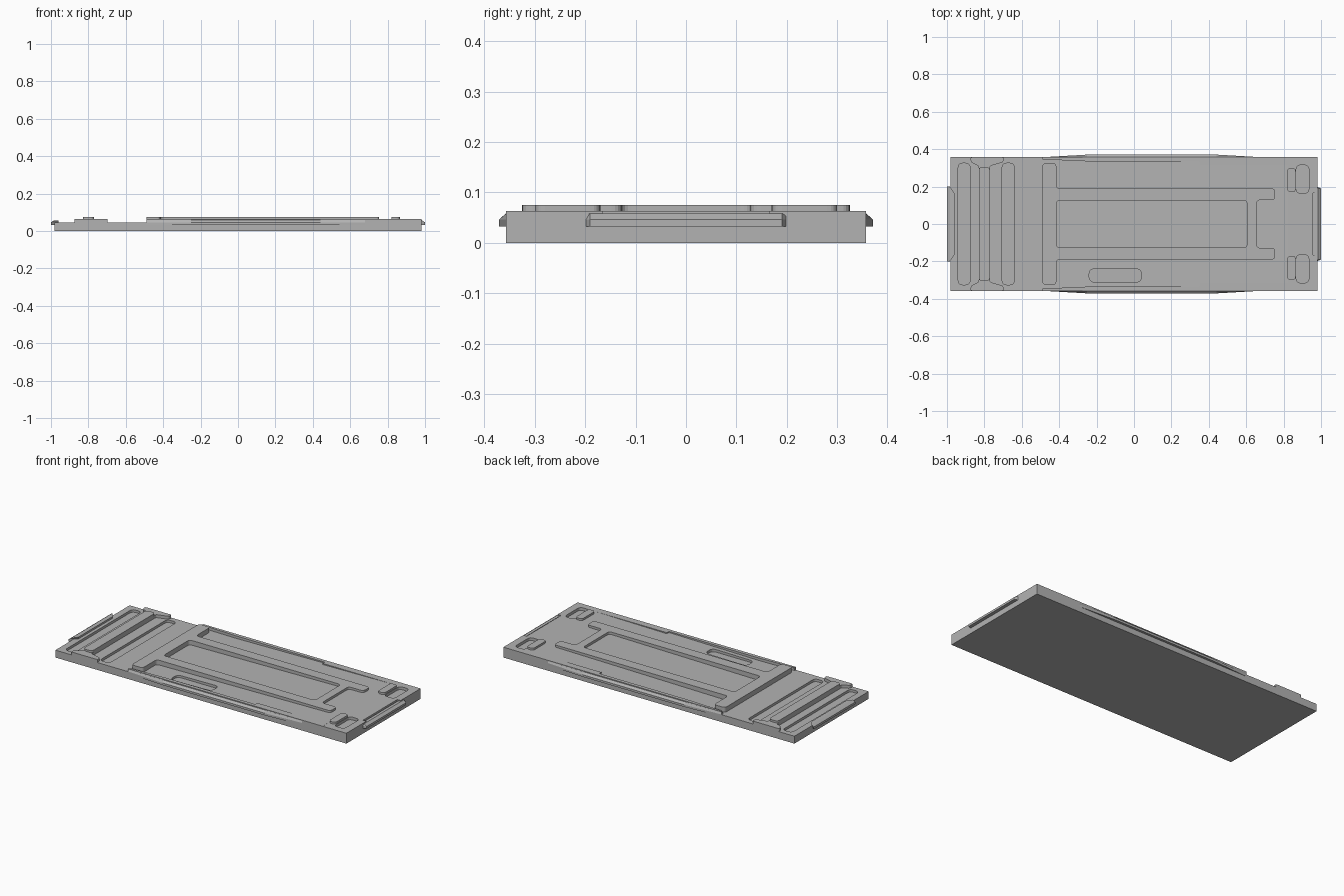
import bpy, bmesh
from mathutils import Vector

cube = bpy.data.objects.get("Cube")
if cube:
    bpy.data.objects.remove(cube)

grey = bpy.data.materials.new("plain grey")
grey.use_nodes = True
grey.diffuse_color = (0.45, 0.45, 0.45, 1)
grey.node_tree.nodes["Principled BSDF"].inputs["Base Color"].default_value = grey.diffuse_color

EDGE = 0.357   # half width of the plate
END = 0.98     # half length of the plate


def loft(name, layers):
    """Closed solid through matching outlines, from bottom to top."""
    bm = bmesh.new()
    rings = [[bm.verts.new(p) for p in layer] for layer in layers]
    bm.faces.new(rings[0])
    bm.faces.new(rings[-1])
    n = len(rings[0])
    for low, high in zip(rings, rings[1:]):
        for i in range(n):
            j = (i + 1) % n
            bm.faces.new((low[i], low[j], high[j], high[i]))
    bmesh.ops.recalc_face_normals(bm, faces=bm.faces)
    mesh = bpy.data.meshes.new(name)
    bm.to_mesh(mesh)
    bm.free()
    mesh.materials.append(grey)
    obj = bpy.data.objects.new(name, mesh)
    bpy.context.collection.objects.link(obj)
    return obj


def fillet(points, radius, steps=5):
    """Round the corners of an outline, except those on the plate edge."""
    pts = [Vector(p) for p in points]
    out = []
    for i, p in enumerate(pts):
        if radius == 0 or abs(p.y) >= EDGE:
            out.append(p)
            continue
        a = p + (pts[i - 1] - p).normalized() * radius
        b = p + (pts[(i + 1) % len(pts)] - p).normalized() * radius
        for s in range(steps + 1):
            t = s / steps
            out.append(a * (1 - t) ** 2 + p * 2 * t * (1 - t) + b * t ** 2)
    return out


def prism(name, points, z0, z1, radius=0.0):
    outline = fillet(points, radius)
    return loft(name, [[(p.x, p.y, z) for p in outline] for z in (z0, z1)])


def rect(x0, x1, y0, y1):
    return [(x0, y0), (x1, y0), (x1, y1), (x0, y1)]


def mirrored(points, side):
    return [(x, y * side) for x, y in points]


def cut(target, cutter):
    mod = target.modifiers.new("cut", "BOOLEAN")
    mod.operation = "DIFFERENCE"
    mod.solver = "EXACT"
    mod.object = cutter
    bpy.context.view_layer.objects.active = target
    bpy.ops.object.modifier_apply(modifier=mod.name)
    bpy.data.objects.remove(cutter)


# Base plate: its top rises gently towards +x
profile = [(-END, 0), (END, 0), (END, 0.063), (0.82, 0.063), (-0.49, 0.045), (-END, 0.045)]
plate = loft("base_plate", [[(x, y, z) for x, z in profile] for y in (-EDGE, EDGE)])

# Grooves beside the cross rib, side slot, and end pockets
for x0, x1 in ((-0.94, -0.877), (-0.705, -0.64)):
    cut(plate, prism("groove_cutter", rect(x0, x1, -0.325, 0.325), 0.03, 0.2, 0.025))
cut(plate, prism("slot_cutter", rect(-0.24, 0.04, -0.31, -0.24), 0.036, 0.2, 0.03))
for side in (-1, 1):
    pocket = mirrored(rect(0.867, 0.935, 0.165, 0.315), side)
    cut(plate, prism("pocket_cutter", pocket, 0.046, 0.2, 0.025))
cut(plate, prism("notch_cutter", rect(0.957, 1.1, -0.165, 0.165), 0.052, 0.2))

# Cross rib on a base with flared ends
half = [(-0.83, 0.31), (-0.872, 0.33), (-0.875, EDGE),
        (-0.695, EDGE), (-0.7, 0.33), (-0.77, 0.31)]
flared = half + [(x, -y) for x, y in reversed(half)]
prism("cross_rib_base", flared, 0.035, 0.063, 0.01)
prism("cross_rib", rect(-0.83, -0.77, -0.305, 0.305), 0.05, 0.075, 0.022)

# Raised frame with a long head bar and two hooked arms
half = [(-0.49, 0.325), (-0.415, 0.325), (-0.415, 0.19),
        (0.755, 0.19), (0.755, 0.128), (0.655, 0.128)]
frame = prism("raised_frame", half + [(x, -y) for x, y in reversed(half)], 0.04, 0.075, 0.02)
cut(frame, prism("frame_cutter", rect(-0.415, 0.605, -0.125, 0.125), 0.0, 0.2, 0.02))

for side, word in ((1, "back"), (-1, "front")):
    # Level rim beside the sloping floor
    rim = [(-0.49, EDGE), (-0.48, 0.345), (-0.25, 0.335), (0.35, 0.335),
           (0.35, 0.315), (0.82, 0.315), (0.82, EDGE)]
    prism(word + "_rim", mirrored(rim, side), 0.03, 0.0632)

    # Small raised bar near the end
    prism(word + "_end_bar", mirrored(rect(0.82, 0.865, 0.17, 0.30), side), 0.05, 0.075, 0.02)

    # Chamfered side fin
    def fin(z, depth):
        shape = [(-0.49, 0.345), (-0.49, EDGE), (-0.25, EDGE + depth),
                 (0.44, EDGE + depth), (0.68, EDGE), (0.68, 0.345)]
        return [(x, y, z) for x, y in mirrored(shape, side)]
    loft(word + "_fin", [fin(0.033, 0.014), fin(0.046, 0.014), fin(0.058, 0.001)])


# Chamfered end lips
def lip(name, inner, outer, w_inner, w_outer, top_x, top_z):
    def ring(x, z):
        return [(inner, -w_inner, z), (x, -w_outer, z), (x, w_outer, z), (inner, w_inner, z)]
    loft(name, [ring(outer, 0.033), ring(outer, 0.046), ring(top_x, top_z)])


lip("left_end_lip", 0.965, 1.0, 0.205, 0.19, 0.983, 0.058)
lip("right_end_lip", -0.96, -1.0, 0.165, 0.2, -0.985, 0.056)
